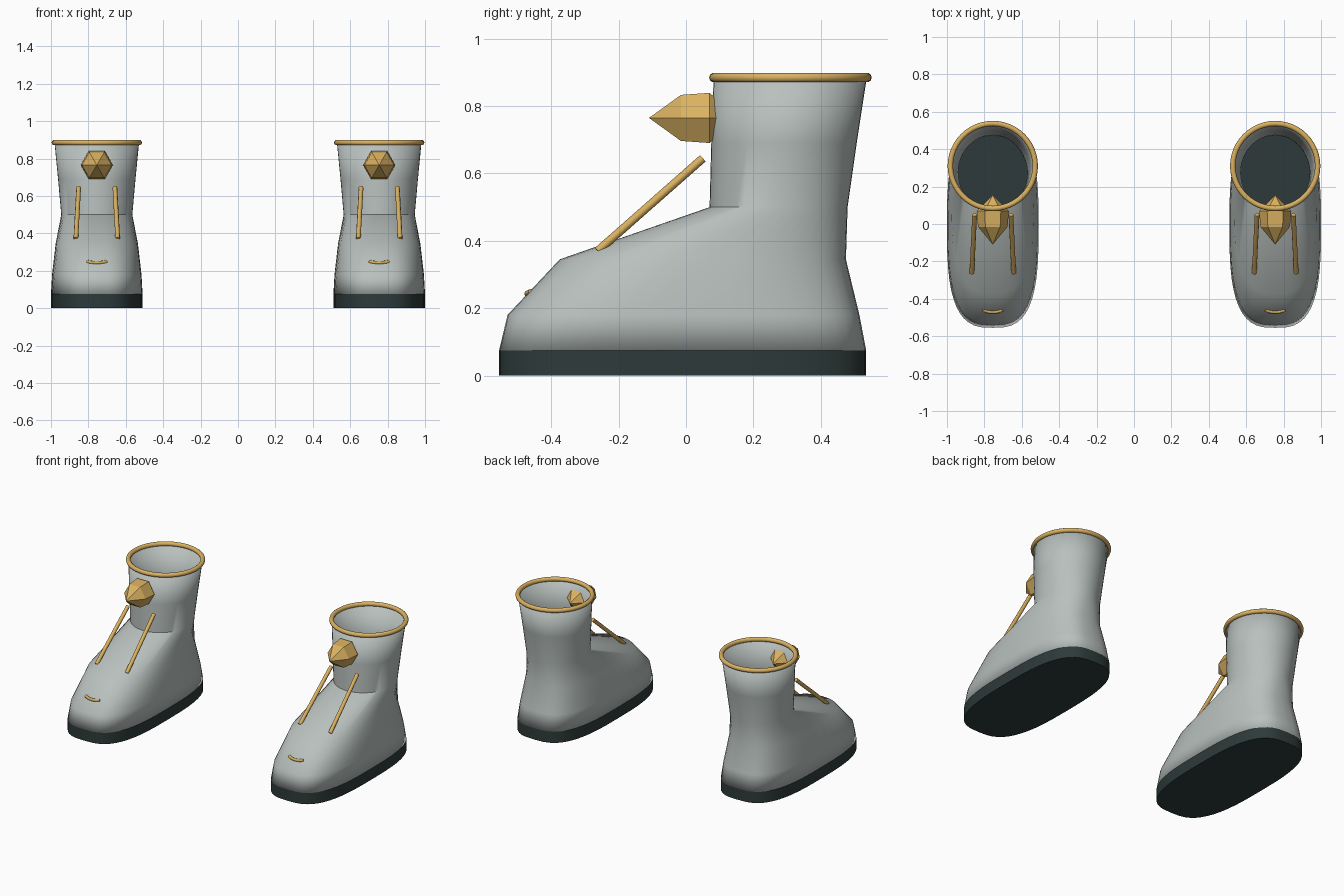
import bpy, bmesh, math
from mathutils import Vector

if "Cube" in bpy.data.objects:
    bpy.data.objects.remove(bpy.data.objects["Cube"])


def material(name, rgb):
    m = bpy.data.materials.new(name)
    m.diffuse_color = (*rgb, 1)
    m.use_nodes = True
    m.node_tree.nodes["Principled BSDF"].inputs["Base Color"].default_value = m.diffuse_color
    return m


GREY = material("grey leather", (0.48, 0.53, 0.51))
DARK = material("dark rubber", (0.027, 0.042, 0.042))
GOLD = material("gold trim", (0.70, 0.44, 0.12))
SEGMENTS = 48


def loft(name, rings, mat, cap_start=False, cap_end=False):
    """Skin a list of point rings of equal length."""
    bm = bmesh.new()
    loops = [[bm.verts.new(p) for p in ring] for ring in rings]
    n = len(loops[0])
    for a, b in zip(loops, loops[1:]):
        for i in range(n):
            j = (i + 1) % n
            bm.faces.new((a[i], a[j], b[j], b[i]))
    if cap_start:
        bm.faces.new(loops[0][::-1])
    if cap_end:
        bm.faces.new(loops[-1])
    bmesh.ops.remove_doubles(bm, verts=bm.verts, dist=1e-5)
    bmesh.ops.recalc_face_normals(bm, faces=bm.faces)
    me = bpy.data.meshes.new(name)
    bm.to_mesh(me)
    bm.free()
    ob = bpy.data.objects.new(name, me)
    bpy.context.collection.objects.link(ob)
    me.materials.append(mat)
    return ob


def smooth(ob, degrees):
    bpy.ops.object.select_all(action='DESELECT')
    ob.select_set(True)
    bpy.context.view_layer.objects.active = ob
    bpy.ops.object.shade_smooth_by_angle(angle=math.radians(degrees))


def outline(cx, z, front, back, half, power):
    """Horizontal rounded outline (superellipse)."""
    pts = []
    for i in range(SEGMENTS):
        a = 2 * math.pi * i / SEGMENTS
        c, s = math.cos(a), math.sin(a)
        x = math.copysign(abs(c) ** (2 / power), c) * half
        y = math.copysign(abs(s) ** (2 / power), s) * (back - front) / 2
        pts.append((cx + x, (front + back) / 2 + y, z))
    return pts


def rod(name, points, radius):
    """Round rod along a path that lies in any direction."""
    points = [Vector(p) for p in points]
    rings = []
    for i, p in enumerate(points):
        d = points[min(i + 1, len(points) - 1)] - points[max(i - 1, 0)]
        d.normalize()
        u = d.cross(Vector((0, -0.7, 0.7))).normalized()
        if abs(d.y) > 0.5:
            u = d.cross(Vector((1, 0, 0))).normalized()
        v = d.cross(u)
        rings.append([p + radius * (u * math.cos(k * math.pi / 4) + v * math.sin(k * math.pi / 4))
                      for k in range(8)])
    ob = loft(name, rings, GOLD, True, True)
    smooth(ob, 50)


# height, front y, back y, half width, squareness
UPPER = [
    (0.075, -0.555, 0.535, 0.245, 3.0),
    (0.18, -0.53, 0.515, 0.239, 2.9),
    (0.345, -0.375, 0.475, 0.220, 2.6),
    (0.50, 0.07, 0.48, 0.190, 2.0),
    (0.69, 0.075, 0.507, 0.207, 2.0),
    (0.885, 0.082, 0.537, 0.226, 2.0),
]


def boot(side, cx):
    # sole
    sole = loft(side + "_sole", [outline(cx, z, -0.555, 0.535, 0.245, 3.0) for z in (0, 0.075)],
                DARK, True, True)
    smooth(sole, 40)

    # open upper with a thin wall
    upper = loft(side + "_upper", [outline(cx, *r) for r in UPPER], GREY)
    wall = upper.modifiers.new("wall", 'SOLIDIFY')
    wall.thickness = 0.005
    # normals of an open tube may face in; make the wall grow inward either way
    f = upper.data.polygons[0]
    outward = f.normal.dot(f.center - Vector((cx, 0, f.center.z))) > 0
    wall.offset = -1 if outward else 1
    smooth(upper, 45)

    # collar rim
    bpy.ops.mesh.primitive_torus_add(location=(cx, 0.31, 0.885), major_radius=0.227,
                                     minor_radius=0.0145, major_segments=48, minor_segments=10)
    rim = bpy.context.object
    rim.name = side + "_collar_rim"
    rim.data.materials.append(GOLD)
    smooth(rim, 60)

    # faceted stud pointing forward
    rings = []
    for y, r in ((-0.11, 0), (-0.015, 0.079), (0.07, 0.086), (0.155, 0)):
        rings.append([(cx + r * math.cos(k * math.pi / 3), y, 0.765 + r * math.sin(k * math.pi / 3))
                      for k in range(6)])
    bm_rings = rings[1:3]
    loft(side + "_stud", bm_rings, GOLD)
    stud = bpy.data.objects[side + "_stud"]
    bm = bmesh.new()
    bm.from_mesh(stud.data)
    bm.verts.ensure_lookup_table()
    # pointed tips
    for start, tip in ((0, rings[0][0]), (6, rings[3][0])):
        t = bm.verts.new(tip)
        bm.verts.ensure_lookup_table()
        for k in range(6):
            bm.faces.new((bm.verts[start + k], bm.verts[start + (k + 1) % 6], t))
    bmesh.ops.recalc_face_normals(bm, faces=bm.faces)
    bm.to_mesh(stud.data)
    bm.free()

    # instep straps
    for label, s in (("left", -1), ("right", 1)):
        rod(f"{side}_{label}_strap", [(cx + s * 0.112, -0.262, 0.37), (cx + s * 0.097, 0.05, 0.645)], 0.0125)

    # curved toe bar
    rod(side + "_toe_bar", [(cx + 0.053 * t, -0.472 + 0.012 * t * t, 0.243 + 0.006 * t * t)
                            for t in (-1, -0.6, -0.2, 0.2, 0.6, 1)], 0.009)


boot("left", -0.755)
boot("right", 0.755)
